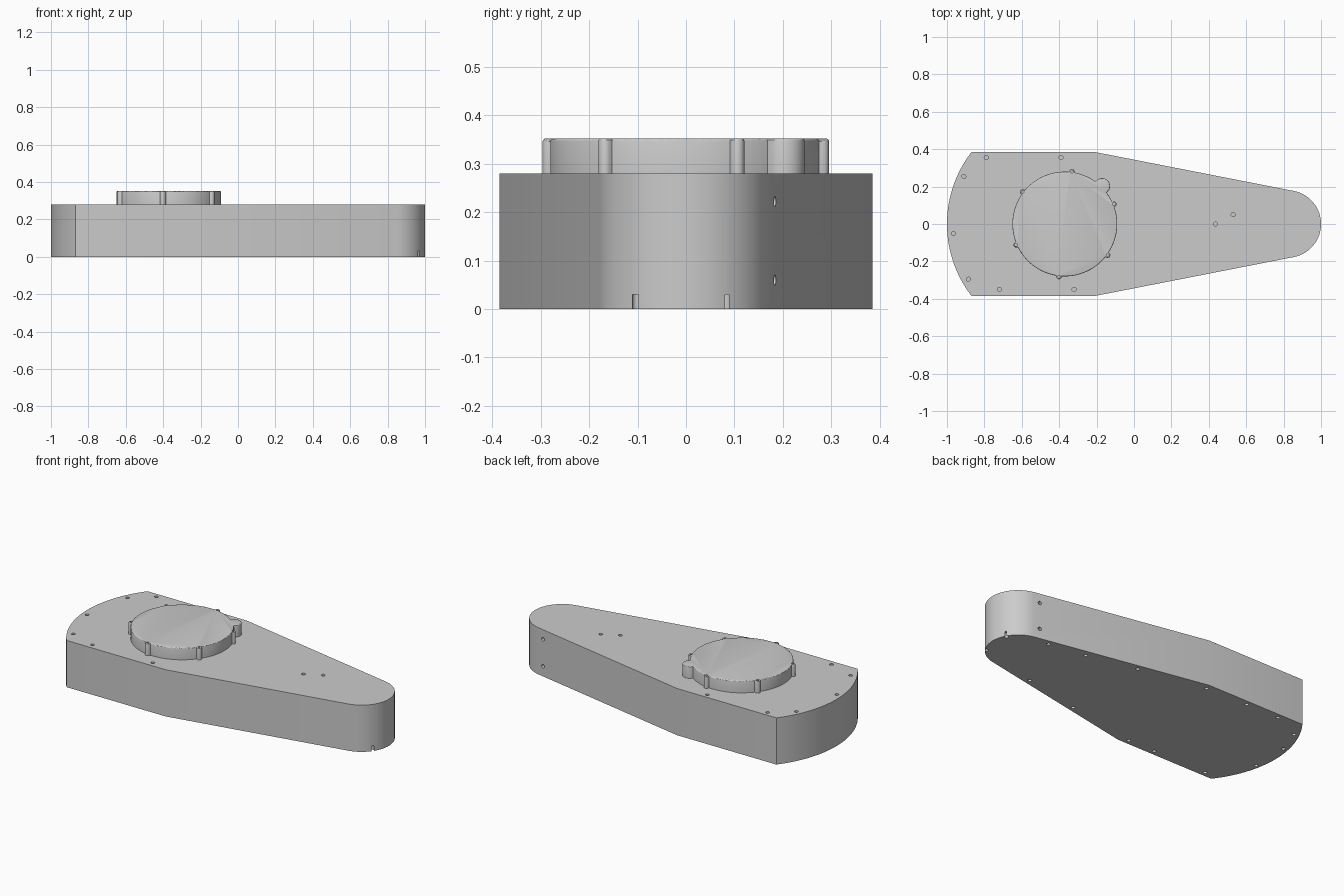
import bpy, bmesh
from math import sin, cos, pi, radians, sqrt, atan2
from mathutils import Matrix, Vector

cube = bpy.data.objects.get("Cube")
if cube:
    bpy.data.objects.remove(cube, do_unlink=True)

grey = bpy.data.materials.new("plain grey")
grey.use_nodes = True
grey.diffuse_color = (0.6, 0.6, 0.6, 1)
grey.node_tree.nodes["Principled BSDF"].inputs["Base Color"].default_value = (0.6, 0.6, 0.6, 1)

BODY_TOP, COVER_TOP = 0.28, 0.352
HUB_X, END_R, HALF = -0.37, 0.63, 0.385
TIP_X, TIP_R, BEND_X = 0.82, 0.18, -0.21


def make_object(name, bm):
    bmesh.ops.recalc_face_normals(bm, faces=bm.faces)
    mesh = bpy.data.meshes.new(name)
    bm.to_mesh(mesh)
    bm.free()
    mesh.materials.append(grey)
    obj = bpy.data.objects.new(name, mesh)
    bpy.context.collection.objects.link(obj)
    return obj


def stack(name, layers):
    """Solid from matching outlines stacked at rising heights."""
    bm = bmesh.new()
    loops = [[bm.verts.new((x, y, z)) for x, y in pts] for pts, z in layers]
    n = len(loops[0])
    for low, high in zip(loops, loops[1:]):
        for i in range(n):
            j = (i + 1) % n
            bm.faces.new((low[i], low[j], high[j], high[i]))
    bm.faces.new(loops[0][::-1])
    bm.faces.new(loops[-1])
    return make_object(name, bm)


def arc(cx, radius, start, end, steps):
    return [(cx + radius * cos(start + (end - start) * i / steps),
             radius * sin(start + (end - start) * i / steps)) for i in range(steps + 1)]


def drill(obj, holes, radius, depth=0.03):
    """Cut blind round holes, each given as a surface point and a direction."""
    bm = bmesh.new()
    for point, axis in holes:
        turn = Vector(axis).to_track_quat('Z', 'Y').to_matrix().to_4x4()
        bmesh.ops.create_cone(bm, cap_ends=True, segments=16, radius1=radius, radius2=radius,
                              depth=2 * depth, matrix=Matrix.Translation(point) @ turn)
    cutter = make_object("hole_cutter", bm)
    cutter.hide_render = True
    mod = obj.modifiers.new("holes", 'BOOLEAN')
    mod.operation, mod.solver, mod.object = 'DIFFERENCE', 'EXACT', cutter
    bpy.context.view_layer.objects.active = obj
    bpy.ops.object.modifier_apply(modifier=mod.name)
    bpy.data.objects.remove(cutter, do_unlink=True)


def smooth(obj):
    bpy.ops.object.select_all(action='DESELECT')
    obj.select_set(True)
    bpy.context.view_layer.objects.active = obj
    bpy.ops.object.shade_smooth_by_angle(angle=radians(30))


# Tapered housing: round tip, straight flanks, broad curved end
slope = atan2(HALF - TIP_R, TIP_X - BEND_X)
tangent = pi / 2 - slope
wide = atan2(HALF, -sqrt(END_R ** 2 - HALF ** 2))
outline = (arc(TIP_X, TIP_R, -tangent, tangent, 40) + [(BEND_X, HALF)]
           + arc(HUB_X, END_R, wide, 2 * pi - wide, 40) + [(BEND_X, -HALF)])
body = stack("housing_body", [(outline, 0), (outline, BODY_TOP)])

# Screw holes in the top, the underside and one flank
top_holes = [(-0.79, 0.355), (-0.91, 0.255), (-0.965, -0.05), (-0.885, -0.295), (-0.72, -0.35),
             (-0.32, -0.35), (-0.39, 0.355), (0.435, 0), (0.53, 0.05)]
base_holes = [(0.96, -0.1), (0.97, 0.08), (0.745, 0.165), (0.51, 0.2), (0.2, 0.27), (-0.22, 0.35),
              (-0.5, 0.355), (-0.72, 0.355), (-0.905, 0.27), (-0.96, 0.115), (-0.965, -0.12),
              (-0.8, -0.355), (-0.44, -0.355), (-0.26, -0.355), (0.2, -0.275), (0.57, -0.2)]
holes = [((x, y, BODY_TOP), (0, 0, 1)) for x, y in top_holes]
holes += [((x, y, 0), (0, 0, 1)) for x, y in base_holes]
holes += [((0.82, 0.183, z), (sin(slope), cos(slope), 0)) for z in (0.06, 0.222)]
drill(body, holes, 0.011)
smooth(body)

# Round cover with six screw bosses and one larger lobe, rounded at the top rim
BOSS_D = 0.283
bosses = [radians(22 + 60.4 * k) for k in range(6)]
lobes = [(a, BOSS_D, 0.0145) for a in bosses] + [(radians(45.5), 0.285, 0.042)]


def cover_outline(shrink):
    points = []
    for i in range(720):
        t = 2 * pi * i / 720
        r = 0.28 - shrink
        for a, d, size in lobes:
            inside = (size - shrink) ** 2 - (d * sin(t - a)) ** 2
            if inside > 0 and cos(t - a) > 0:
                r = max(r, d * cos(t - a) + sqrt(inside))
        points.append((HUB_X + r * cos(t), r * sin(t)))
    return points


RIM = 0.006
layers = [(cover_outline(0), BODY_TOP - 0.002)]
for k in range(4):
    a = k * pi / 6
    layers.append((cover_outline(RIM * (1 - cos(a))), COVER_TOP - RIM * (1 - sin(a))))
cover = stack("round_cover", layers)
drill(cover, [((HUB_X + BOSS_D * cos(a), BOSS_D * sin(a), COVER_TOP), (0, 0, 1)) for a in bosses],
      0.007, 0.02)
smooth(cover)
